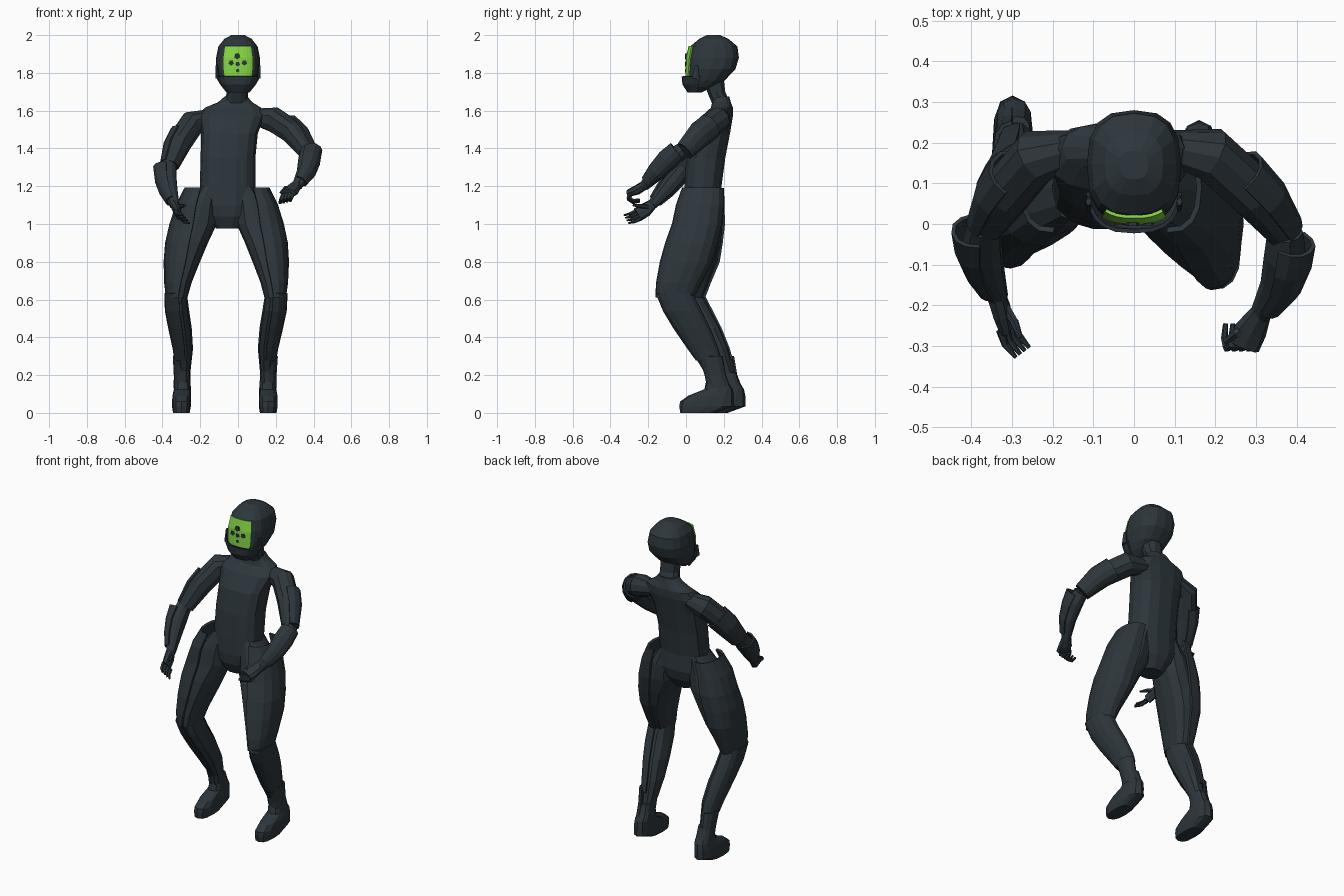
import bpy, bmesh, math
from mathutils import Vector


def material(name, rgb):
    m = bpy.data.materials.new(name)
    m.diffuse_color = (*rgb, 1)
    return m


SUIT = material("dark slate suit", (0.026, 0.037, 0.045))
GREEN = material("visor green", (0.23, 0.66, 0.06))
Z = Vector((0, 0, 1))


def spow(v, p):
    return math.copysign(abs(v) ** p, v)


def loft(name, rings, out, axis=None, arc=360, n=10, p=0.85, thick=0, mat=SUIT):
    """Skin rings (point, radius along 'out', radius sideways); arc < 360 makes an open shell."""
    bm = bmesh.new()
    pts = [Vector(r[0]) for r in rings]
    closed = arc >= 360
    rows = []
    for i, (_, ra, rb) in enumerate(rings):
        t = axis or (pts[min(i + 1, len(pts) - 1)] - pts[max(i - 1, 0)]).normalized()
        u = Vector(out)
        u = (u - t * u.dot(t)).normalized()
        v = t.cross(u)
        row = []
        for k in range(n if closed else n + 1):
            a = math.radians(-arc / 2 + arc * k / n)
            row.append(bm.verts.new(pts[i] + u * ra * spow(math.cos(a), p) + v * rb * spow(math.sin(a), p)))
        rows.append(row)
    for r0, r1 in zip(rows, rows[1:]):
        for k in range(n):
            j = (k + 1) % len(r0)
            bm.faces.new((r0[k], r0[j], r1[j], r1[k]))
    if closed:
        bm.faces.new(rows[0])
        bm.faces.new(rows[-1])
    bmesh.ops.recalc_face_normals(bm, faces=bm.faces)
    me = bpy.data.meshes.new(name)
    bm.to_mesh(me)
    bm.free()
    me.materials.append(mat)
    ob = bpy.data.objects.new(name, me)
    bpy.context.collection.objects.link(ob)
    if thick:
        s = ob.modifiers.new("thickness", "SOLIDIFY")
        s.thickness = thick
        s.offset = 0
    return ob


# torso: x, y, z, half width, half depth
torso = [(-.055, .08, .975, .06, .06), (-.055, .085, 1.04, .115, .095), (-.055, .09, 1.1, .145, .105),
         (-.055, .09, 1.2, .147, .10), (-.053, .105, 1.35, .145, .105), (-.045, .13, 1.48, .15, .105),
         (-.035, .165, 1.57, .175, .085), (-.027, .19, 1.615, .15, .06), (-.015, .188, 1.645, .09, .05),
         (-.01, .185, 1.675, .06, .045)]
loft("torso", [((x, y, z), a, b) for x, y, z, a, b in torso], (1, 0, 0), Z, n=14, p=.8)
loft("neck", [((-.012, .185, 1.64), .065, .05), ((-.003, .16, 1.70), .055, .05), ((0, .14, 1.79), .06, .06)],
     (1, 0, 0), Z)

# helmet: z, front y, back y, half width
helmet = [(1.695, .015, .08, .045), (1.725, 0, .14, .075), (1.76, -.005, .205, .095), (1.82, .005, .262, .115),
          (1.88, .008, .28, .116), (1.94, .022, .272, .104), (1.98, .07, .225, .072), (2.0, .11, .18, .035)]
loft("helmet", [((0, (f + b) / 2, z), (b - f) / 2, w) for z, f, b, w in helmet], (0, -1, 0), Z, n=16, p=.75)

# jaw guard wrapped round the front of the helmet
jaw = [(1.70, .012, .13, .058), (1.74, -.014, .18, .09), (1.782, -.018, .21, .114)]
loft("jaw_guard", [((0, (f + b) / 2, z), (b - f) / 2, w) for z, f, b, w in jaw],
     (0, -1, 0), Z, arc=170, n=10, p=.75, thick=.01)
for s in (-1, 1):
    loft("jaw_side_left" if s < 0 else "jaw_side_right",
         [((s * .111, .05, 1.77), .008, .022), ((s * .112, .055, 1.84), .007, .01)], (1, 0, 0), Z, n=6)

# green visor plate and its dark spots
visor = [(1.782, .0, .235, .114), (1.82, .001, .26, .121), (1.88, .004, .28, .122), (1.942, .018, .27, .109)]
loft("visor", [((0, (f + b) / 2, z), (b - f) / 2, w) for z, f, b, w in visor],
     (0, -1, 0), Z, arc=66, n=8, p=.75, thick=.008, mat=GREEN)
for i, (x, z, r) in enumerate([(-.004, 1.888, .017), (-.036, 1.853, .015), (.034, 1.853, .015),
                               (-.002, 1.847, .013), (-.002, 1.812, .010)]):
    c, rad = .1405, .1395
    y = c - rad * (1 - (abs(x) / .12) ** 2.67) ** .375 - .0015
    loft("visor_spot_%d" % (i + 1), [((x, y - .0045, z), r, r), ((x, y + .0045, z), r, r)],
         (0, 0, 1), Vector((0, 1, 0)), n=5, p=1)


def leg(side):
    s = 1 if side == "right" else -1

    def at(x, y, z):
        if s > 0:
            return (x, y, z)
        k = min(1, max(0, 2 * (1.1 - z)))
        return (-.12 - x - .02 * (1 - z), y + .06 * k, z)

    def part(name, rows, **kw):
        loft(side + "_" + name, [(at(x, y, z), a, b) for x, y, z, a, b in rows], (s, 0, 0), Z, **kw)

    # limb
    part("thigh", [(.04, .09, 1.2, .04, .08), (.075, .08, 1.1, .085, .105), (.10, .065, 1.0, .108, .115),
                   (.135, .035, .9, .098, .125), (.165, .005, .8, .088, .125), (.187, -.035, .69, .068, .108),
                   (.193, -.06, .61, .053, .09)], n=12)
    part("shin", [(.193, -.062, .63, .05, .085), (.187, -.025, .54, .058, .092), (.172, .03, .45, .058, .088),
                  (.155, .09, .34, .05, .072), (.152, .14, .22, .036, .048), (.153, .17, .12, .037, .055)])
    part("foot", [(.155, .16, .215, .036, .045), (.155, .165, .16, .041, .06), (.157, .172, .125, .045, .075),
                  (.16, .132, .09, .049, .122), (.16, .112, .06, .05, .143), (.16, .11, .035, .05, .146),
                  (.16, .065, .0, .044, .095)], n=12, p=.75)
    # outer plates
    part("thigh_guard", [(.09, .09, 1.19, .07, .105), (.115, .075, 1.1, .09, .122), (.13, .06, 1.0, .106, .128),
                         (.15, .03, .9, .107, .134), (.165, .002, .8, .098, .134), (.185, -.038, .69, .073, .114),
                         (.195, -.06, .61, .052, .096)], arc=190, n=8, thick=.014)
    part("shin_guard", [(.2, -.062, .635, .058, .095), (.193, -.02, .54, .06, .098), (.178, .03, .45, .056, .094),
                        (.16, .09, .34, .048, .078), (.156, .12, .28, .042, .064)], arc=200, n=8, thick=.01)
    part("ankle_guard", [(.16, .13, .3, .046, .06), (.157, .155, .2, .042, .052), (.156, .175, .13, .042, .058)],
         arc=170, n=6, thick=.01)


leg("right")
leg("left")


def arm(side, upper, fore, out_u, out_f):
    ru = (.04, .066, .064, .045)
    rf = (.042, .05, .043, .026)
    loft(side + "_upper_arm", list(zip(upper, ru, ru)), out_u)
    loft(side + "_forearm", list(zip(fore, rf, rf)), out_f)
    # outer shells that stand proud at their upper ends
    a, b, c = (Vector(v) for v in upper[1:])
    loft(side + "_upper_arm_guard", [(a.lerp(b, .6), .076, .068), (b.lerp(c, .2), .07, .066), (c, .05, .05)],
         out_u, arc=170, n=6, thick=.01)
    a, b, c, d = (Vector(v) for v in fore)
    loft(side + "_forearm_guard", [(a.lerp(b, .3), .075, .05), (b.lerp(c, .2), .064, .056), (c, .052, .048),
                                   (c.lerp(d, .7), .036, .034)], out_f, arc=160, n=6, thick=.01)


arm("right", [(.08, .19, 1.57), (.19, .172, 1.553), (.293, .078, 1.485), (.365, -.015, 1.385)],
    [(.372, -.02, 1.39), (.372, -.08, 1.345), (.355, -.15, 1.275), (.312, -.222, 1.2)],
    (.7, .6, .2), (1, -.6, .5))
arm("left", [(-.13, .19, 1.57), (-.24, .166, 1.535), (-.312, .08, 1.43), (-.358, .0, 1.31)],
    [(-.368, .0, 1.315), (-.375, -.05, 1.25), (-.362, -.11, 1.18), (-.335, -.18, 1.1)],
    (-.7, .6, .2), (-1, -.1, .1))

# right hand: loosely curled fingers
loft("right_palm", [((.315, -.212, 1.21), .025, .025), ((.288, -.26, 1.18), .026, .04),
                    ((.27, -.3, 1.165), .02, .04)], (0, -.4, 1), n=8)
for i in range(4):
    x, z = .295 - .018 * i, 1.17 - .004 * i
    loft("right_finger_%d" % (i + 1), [((x, -.293, z), .012, .012), ((x - .012, -.304, z - .028), .011, .011),
                                       ((x - .018, -.28, z - .045), .009, .009), ((x - .016, -.245, z - .04), .006, .006)],
         (1, 0, 0), n=6)
loft("right_thumb", [((.29, -.25, 1.185), .014, .014), ((.25, -.27, 1.19), .012, .012),
                     ((.225, -.29, 1.165), .007, .007)], (0, 0, 1), n=6)

# left hand: open fingers reaching forward
loft("left_palm", [((-.34, -.172, 1.11), .024, .026), ((-.325, -.215, 1.075), .022, .038),
                   ((-.313, -.255, 1.05), .016, .038)], (-.8, -.2, -.3), n=8)
for i in range(4):
    d = i - 1.5
    x, y, z = -.312 + .011 * d, -.25 + .008 * d, 1.048 - .014 * d
    loft("left_finger_%d" % (i + 1), [((x, y, z), .011, .011), ((x + .012, y - .035, z - .015), .009, .009),
                                      ((x + .038, y - .066, z - .022), .005, .005)], (1, 0, 0), n=6)
loft("left_thumb", [((-.32, -.2, 1.09), .013, .013), ((-.295, -.24, 1.095), .011, .011),
                    ((-.28, -.28, 1.1), .006, .006)], (0, 0, 1), n=6)
